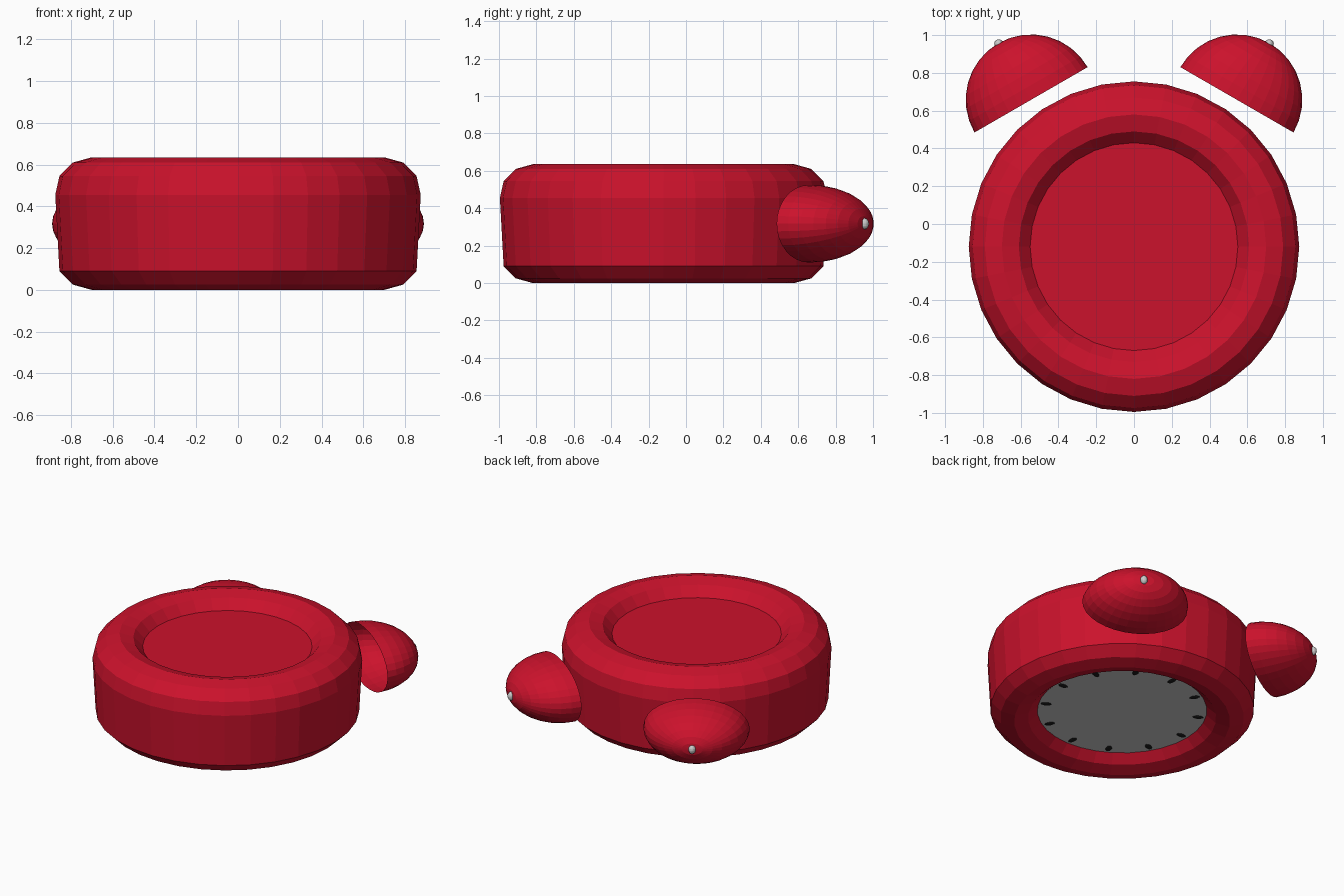
import bpy, bmesh, math
from mathutils import Matrix, Vector

if "Cube" in bpy.data.objects:
    bpy.data.objects.remove(bpy.data.objects["Cube"])

SEG = 32
BODY_Y = -0.12
FACE_Z = 0.08


def material(name, color):
    m = bpy.data.materials.new(name)
    m.diffuse_color = (*color, 1)
    m.use_nodes = True
    m.node_tree.nodes["Principled BSDF"].inputs["Base Color"].default_value = m.diffuse_color
    return m


red = material("red", (0.6, 0.006, 0.025))
black = material("black", (0.01, 0.01, 0.01))


def make(name, bm, matrix, mat=None):
    me = bpy.data.meshes.new(name)
    bm.to_mesh(me)
    bm.free()
    me.transform(matrix)
    ob = bpy.data.objects.new(name, me)
    bpy.context.collection.objects.link(ob)
    if mat:
        me.materials.append(mat)
    return ob


def lathe(profile):
    """Spin (radius, z) points about the z axis."""
    bm = bmesh.new()
    vs = [bm.verts.new((r, 0, z)) for r, z in profile]
    es = [bm.edges.new(p) for p in zip(vs, vs[1:])]
    bmesh.ops.spin(bm, geom=vs + es, cent=(0, 0, 0), axis=(0, 0, 1),
                   angle=math.tau, steps=SEG, use_duplicate=False)
    bmesh.ops.remove_doubles(bm, verts=bm.verts, dist=1e-4)
    bmesh.ops.recalc_face_normals(bm, faces=bm.faces)
    return bm


# Rounded case, with a recessed back panel on top and an opening underneath
case = [(0.55, FACE_Z), (0.61, 0.025), (0.70, 0), (0.79, 0.025), (0.855, 0.09),
        (0.875, 0.455), (0.855, 0.545), (0.79, 0.61), (0.70, 0.635),
        (0.61, 0.61), (0.55, 0.545), (0, 0.545)]
make("case", lathe(case), Matrix.Translation((0, BODY_Y, 0)), red)

# Dial, facing down
bm = bmesh.new()
bmesh.ops.create_circle(bm, cap_ends=True, segments=SEG, radius=0.55)
bmesh.ops.reverse_faces(bm, faces=bm.faces)
make("dial", bm, Matrix.Translation((0, BODY_Y, FACE_Z)))

# Twelve radial hour marks
bm = bmesh.new()
for i in range(12):
    mtx = (Matrix.Rotation(math.tau * i / 12, 4, 'Z')
           @ Matrix.Translation((0.5, 0, 0)) @ Matrix.Diagonal((0.035, 0.02, 0.006, 1)))
    bmesh.ops.create_uvsphere(bm, u_segments=12, v_segments=6, radius=1, matrix=mtx)
make("hour_marks", bm, Matrix.Translation((0, BODY_Y, FACE_Z)), black)

# Two open, flattened bells, each with a small pin at its tip
R = 0.346
dome = [(R * math.cos(a), R * math.sin(a))
        for a in (math.pi / 2 * i / 8 for i in range(8))] + [(0, R)]
for side, sx in (("right", 1), ("left", -1)):
    axis = Vector((0.5 * sx, 0.866, 0))
    centre = Vector((0.545 * sx, 0.6575, 0.317))
    turn = axis.to_track_quat('Z', 'Y').to_matrix().to_4x4()
    flat = Matrix.Diagonal((1, 1, 0.6, 1))
    bm = lathe(dome)
    top = max(bm.faces, key=lambda f: f.calc_center_median().z)
    top.normal_update()
    if top.normal.z < 0:
        bmesh.ops.reverse_faces(bm, faces=bm.faces)
    make(side + "_bell", bm, Matrix.Translation(centre) @ flat @ turn, red)

    bm = bmesh.new()
    bmesh.ops.create_uvsphere(bm, u_segments=12, v_segments=8, radius=0.024)
    make(side + "_bell_pin", bm,
         Matrix.Translation(centre + axis * R * 0.99) @ Matrix.Diagonal((1, 1, 1.25, 1)))
